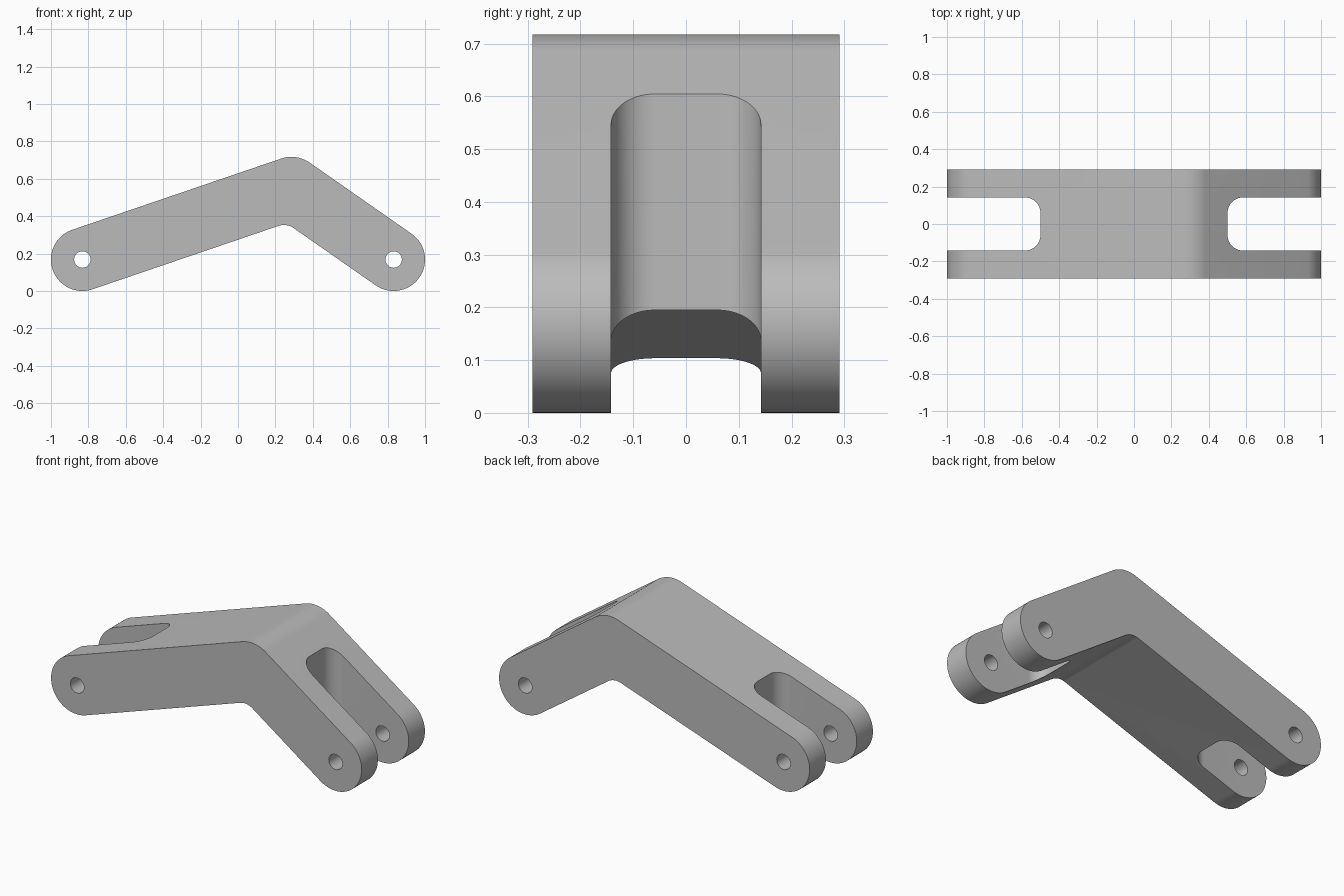
import bpy, bmesh, math
from mathutils import Vector

cube = bpy.data.objects.get("Cube")
if cube:
    bpy.data.objects.remove(cube, do_unlink=True)

HALF_WIDTH = 0.291
R = 0.168                       # arm half height and end radius
HOLE_R = 0.044
LEFT_PIN, ELBOW, RIGHT_PIN = Vector((-0.832, 0.168)), Vector((0.286, 0.549)), Vector((0.832, 0.168))

grey = bpy.data.materials.new("light grey")
grey.use_nodes = True
grey.diffuse_color = (0.5, 0.5, 0.5, 1)
grey.node_tree.nodes["Principled BSDF"].inputs["Base Color"].default_value = (0.5, 0.5, 0.5, 1)


def arc(c, r, a0, a1, n):
    return [Vector((c[0] + r * math.cos(a0 + (a1 - a0) * i / n),
                    c[1] + r * math.sin(a0 + (a1 - a0) * i / n))) for i in range(n + 1)]


def prism(name, outline, axis, lo, hi):
    """Extrude a 2D outline along y (outline in xz) or z (outline in xy)."""
    def place(p, t):
        return (p.x, t, p.y) if axis == "y" else (p.x, p.y, t)
    bm = bmesh.new()
    face = bm.faces.new([bm.verts.new(place(p, lo)) for p in outline])
    ext = bmesh.ops.extrude_face_region(bm, geom=[face])
    shift = Vector(place(Vector((0, 0)), hi - lo))
    bmesh.ops.translate(bm, vec=shift,
                        verts=[g for g in ext["geom"] if isinstance(g, bmesh.types.BMVert)])
    bmesh.ops.recalc_face_normals(bm, faces=bm.faces)
    mesh = bpy.data.meshes.new(name)
    bm.to_mesh(mesh)
    bm.free()
    mesh.materials.append(grey)
    obj = bpy.data.objects.new(name, mesh)
    bpy.context.collection.objects.link(obj)
    return obj


# Bent arm outline: rounded ends, rounded elbow, filleted inner corner
d1, d2 = ELBOW - LEFT_PIN, RIGHT_PIN - ELBOW
a1, a2 = math.atan2(d1.y, d1.x), math.atan2(d2.y, d2.x)
quarter = math.pi / 2
FILLET = 0.09
mid = (a1 + a2) / 2 - quarter
inner_centre = ELBOW + Vector((math.cos(mid), math.sin(mid))) * (R + FILLET) / math.cos((a1 - a2) / 2)
outline = (arc(LEFT_PIN, R, a1 + 3 * quarter, a1 + quarter, 40)
           + arc(ELBOW, R, a1 + quarter, a2 + quarter, 16)
           + arc(RIGHT_PIN, R, a2 + quarter, a2 - quarter, 40)
           + arc(inner_centre, FILLET, a2 + quarter, a1 + quarter, 12))
arm = prism("bent_arm", outline, "y", -HALF_WIDTH, HALF_WIDTH)

# Fork slots and pin holes
cutters = []
SLOT, CORNER = 0.142, 0.083
for side, pin in ((-1, LEFT_PIN), (1, RIGHT_PIN)):
    cx, cy = 0.5 + CORNER, SLOT - CORNER
    slot = ([Vector((1.2, SLOT))] + arc((cx, cy), CORNER, quarter, 2 * quarter, 14)
            + arc((cx, -cy), CORNER, 2 * quarter, 3 * quarter, 14) + [Vector((1.2, -SLOT))])
    slot = [Vector((side * p.x, p.y)) for p in slot]
    cutters.append(prism("slot_cutter", slot, "z", -0.2, 1))
    hole = arc(pin, HOLE_R, 0, 4 * quarter, 32)[:-1]
    cutters.append(prism("hole_cutter", hole, "y", -0.5, 0.5))

bpy.context.view_layer.objects.active = arm
for c in cutters:
    mod = arm.modifiers.new("cut", "BOOLEAN")
    mod.operation, mod.solver, mod.object = "DIFFERENCE", "EXACT", c
    bpy.ops.object.modifier_apply(modifier=mod.name)
    bpy.data.objects.remove(c, do_unlink=True)

bpy.ops.object.select_all(action="DESELECT")
arm.select_set(True)
bpy.ops.object.shade_smooth_by_angle(angle=math.radians(30))
